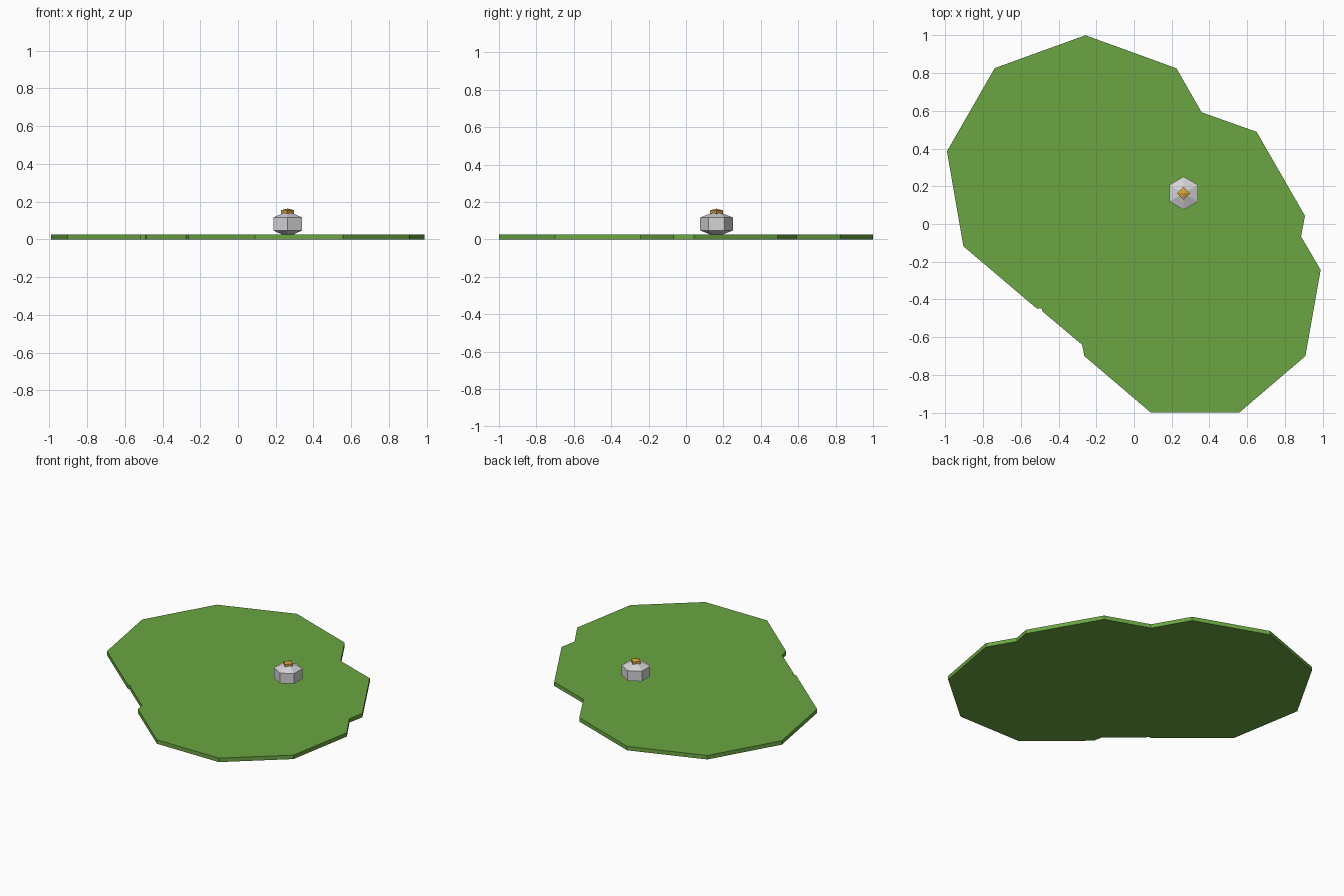
import bpy, bmesh, math

if "Cube" in bpy.data.objects:
    bpy.data.objects.remove(bpy.data.objects["Cube"])

def material(name, rgb):
    m = bpy.data.materials.new(name)
    m.diffuse_color = (*rgb, 1)
    m.use_nodes = True
    m.node_tree.nodes["Principled BSDF"].inputs["Base Color"].default_value = m.diffuse_color
    return m

def finish(name, bm, mat):
    bmesh.ops.recalc_face_normals(bm, faces=bm.faces[:])
    me = bpy.data.meshes.new(name)
    bm.to_mesh(me)
    bm.free()
    me.materials.append(mat)
    ob = bpy.data.objects.new(name, me)
    bpy.context.collection.objects.link(ob)
    return ob

def squashed_ball(name, center, ring_radius, half_height, sides, mat):
    """Low-poly ball: two rings at half height plus a pole at each end."""
    cx, cy, cz = center
    bm = bmesh.new()
    rings = []
    for z in (-half_height / 2, half_height / 2):
        rings.append([bm.verts.new((cx + ring_radius * math.sin(2 * math.pi * i / sides),
                                    cy + ring_radius * math.cos(2 * math.pi * i / sides),
                                    cz + z)) for i in range(sides)])
    low = bm.verts.new((cx, cy, cz - half_height))
    high = bm.verts.new((cx, cy, cz + half_height))
    for i in range(sides):
        j = (i + 1) % sides
        bm.faces.new((rings[0][i], rings[0][j], rings[1][j], rings[1][i]))
        bm.faces.new((low, rings[0][j], rings[0][i]))
        bm.faces.new((high, rings[1][i], rings[1][j]))
    return finish(name, bm, mat)

green = material("leaf green", (0.145, 0.38, 0.055))
white = material("petal white", (0.66, 0.66, 0.68))
gold = material("flower gold", (0.68, 0.36, 0.05))

# Floating leaf pad: merged outline of overlapping nine-sided discs
outline = [(-0.257, 1.0), (0.225, 0.825), (0.358, 0.592), (0.65, 0.488),
           (0.906, 0.043), (0.885, -0.066), (0.989, -0.243), (0.908, -0.7),
           (0.557, -1.0), (0.09, -1.0), (-0.263, -0.7), (-0.275, -0.64),
           (-0.485, -0.463), (-0.489, -0.447), (-0.516, -0.447),
           (-0.904, -0.118), (-0.991, 0.385), (-0.738, 0.826)]
bm = bmesh.new()
base = bm.faces.new([bm.verts.new((x, y, 0)) for x, y in outline])
ext = bmesh.ops.extrude_face_region(bm, geom=[base], use_keep_orig=True)
for v in ext["geom"]:
    if isinstance(v, bmesh.types.BMVert):
        v.co.z = 0.027
finish("leaf_pad", bm, green)

# Flower head and its centre
squashed_ball("flower_petals", (0.263, 0.163, 0.082), 0.088, 0.069, 6, white)
squashed_ball("flower_centre", (0.263, 0.163, 0.146), 0.034, 0.018, 4, gold)
